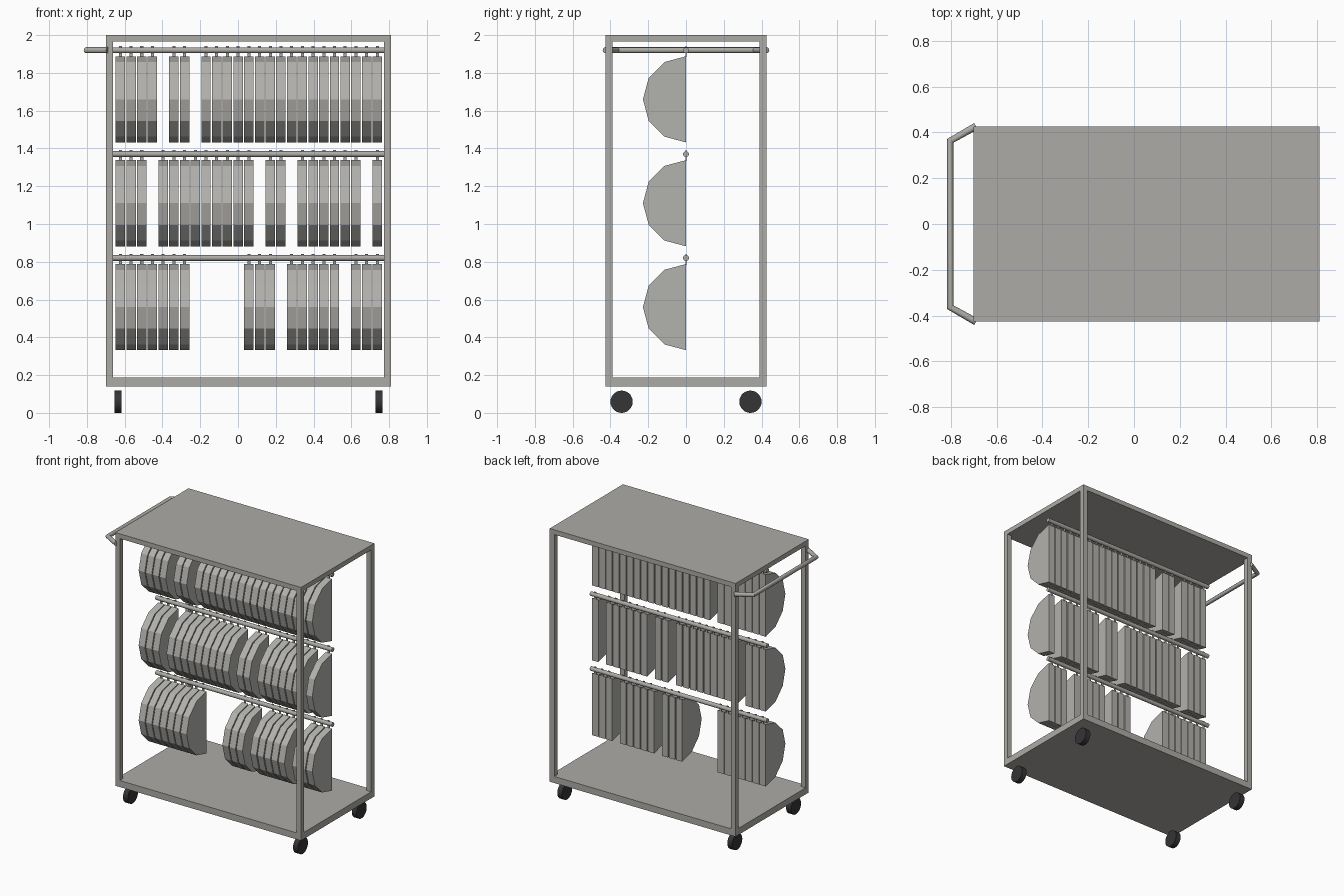
import bpy, bmesh, math
from mathutils import Vector, Matrix

if "Cube" in bpy.data.objects:
    bpy.data.objects.remove(bpy.data.objects["Cube"])


def material(name, rgb):
    m = bpy.data.materials.new(name)
    m.diffuse_color = (*rgb, 1)
    m.use_nodes = True
    m.node_tree.nodes["Principled BSDF"].inputs["Base Color"].default_value = m.diffuse_color
    return m


METAL = material("warm grey metal", (0.42, 0.41, 0.38))
DISC = material("light grey", (0.45, 0.445, 0.42))
RUBBER = material("black rubber", (0.035, 0.035, 0.037))


def finish(name, bm, mat, smooth=False):
    bmesh.ops.recalc_face_normals(bm, faces=bm.faces)
    me = bpy.data.meshes.new(name)
    bm.to_mesh(me)
    bm.free()
    me.materials.append(mat)
    ob = bpy.data.objects.new(name, me)
    bpy.context.collection.objects.link(ob)
    if smooth:
        bpy.ops.object.select_all(action='DESELECT')
        ob.select_set(True)
        bpy.context.view_layer.objects.active = ob
        bpy.ops.object.shade_smooth_by_angle(angle=math.radians(40))
    return ob


def add_box(bm, lo, hi):
    lo, hi = Vector(lo), Vector(hi)
    mat = Matrix.Translation((lo + hi) / 2) @ Matrix.Diagonal((*(hi - lo), 1))
    bmesh.ops.create_cube(bm, size=1, matrix=mat)


def box(name, lo, hi, mat):
    bm = bmesh.new()
    add_box(bm, lo, hi)
    return finish(name, bm, mat)


def rod_x(name, x0, x1, y, z, r, mat, segments):
    bm = bmesh.new()
    m = Matrix.Translation(((x0 + x1) / 2, y, z)) @ Matrix.Rotation(math.pi / 2, 4, 'Y')
    bmesh.ops.create_cone(bm, cap_ends=True, segments=segments, radius1=r, radius2=r,
                          depth=x1 - x0, matrix=m)
    return finish(name, bm, mat, True)


# Frame: top and bottom shelves joined by four square posts
X0, X1, Y, T = -0.70, 0.81, 0.425, 0.037
box("top_shelf", (X0, -Y, 1.965), (X1, Y, 2.0), METAL)
box("bottom_shelf", (X0, -Y, 0.14), (X1, Y, 0.188), METAL)
for x in (X0, X1 - T):
    for y in (-Y, Y - T):
        box("post", (x, y, 0.188), (x + T, y + T, 1.965), METAL)

# Wheels
for x in (-0.655, 0.727):
    for y in (-0.341, 0.341):
        rod_x("wheel", x, x + 0.039, y, 0.059, 0.059, RUBBER, 28)

# Push handle on the left side
cu = bpy.data.curves.new("push_handle", 'CURVE')
cu.dimensions = '3D'
cu.bevel_depth, cu.bevel_resolution, cu.use_fill_caps = 0.016, 4, True
path = [(-0.69, -0.427), (-0.803, -0.363), (-0.803, 0.363), (-0.69, 0.427)]
sp = cu.splines.new('POLY')
sp.points.add(len(path) - 1)
for p, (x, y) in zip(sp.points, path):
    p.co = (x, y, 1.92, 1)
cu.materials.append(METAL)
handle = bpy.data.objects.new("push_handle", cu)
bpy.context.collection.objects.link(handle)
bpy.ops.object.select_all(action='DESELECT')
handle.select_set(True)
bpy.context.view_layer.objects.active = handle
bpy.ops.object.convert(target='MESH')
bpy.ops.object.shade_smooth_by_angle(angle=math.radians(40))

# Hanging rows: a rail, and half discs on thin tabs, with some slots empty
R, W, PITCH, FIRST = 0.228, 0.05, 0.0567, -0.623
rows = [
    ("top", 1.92, {4, 7}),
    ("middle", 1.37, {3, 13, 16, 23}),
    ("lower", 0.82, {7, 8, 9, 10, 11, 15, 21}),
]
for label, z, empty in rows:
    rod_x(label + "_rail", -0.663, 0.772, 0, z, 0.0155, METAL, 16)
    discs, tabs = bmesh.new(), bmesh.new()
    zc = z - 0.26
    for slot in range(25):
        if slot in empty:
            continue
        x = FIRST + slot * PITCH
        profile = [(-R * math.sin(a), zc + R * math.cos(a))
                   for a in (math.pi * i / 6 for i in range(7))]
        face = discs.faces.new([discs.verts.new((x - W / 2, y, h)) for y, h in profile])
        ext = bmesh.ops.extrude_face_region(discs, geom=[face], use_keep_orig=True)
        moved = [v for v in ext["geom"] if isinstance(v, bmesh.types.BMVert)]
        bmesh.ops.translate(discs, verts=moved, vec=(W, 0, 0))
        add_box(tabs, (x - 0.008, -0.002, zc + R - 0.004), (x + 0.008, 0.002, z + 0.022))
    finish(label + "_half_discs", discs, DISC)
    finish(label + "_hanger_tabs", tabs, METAL)
